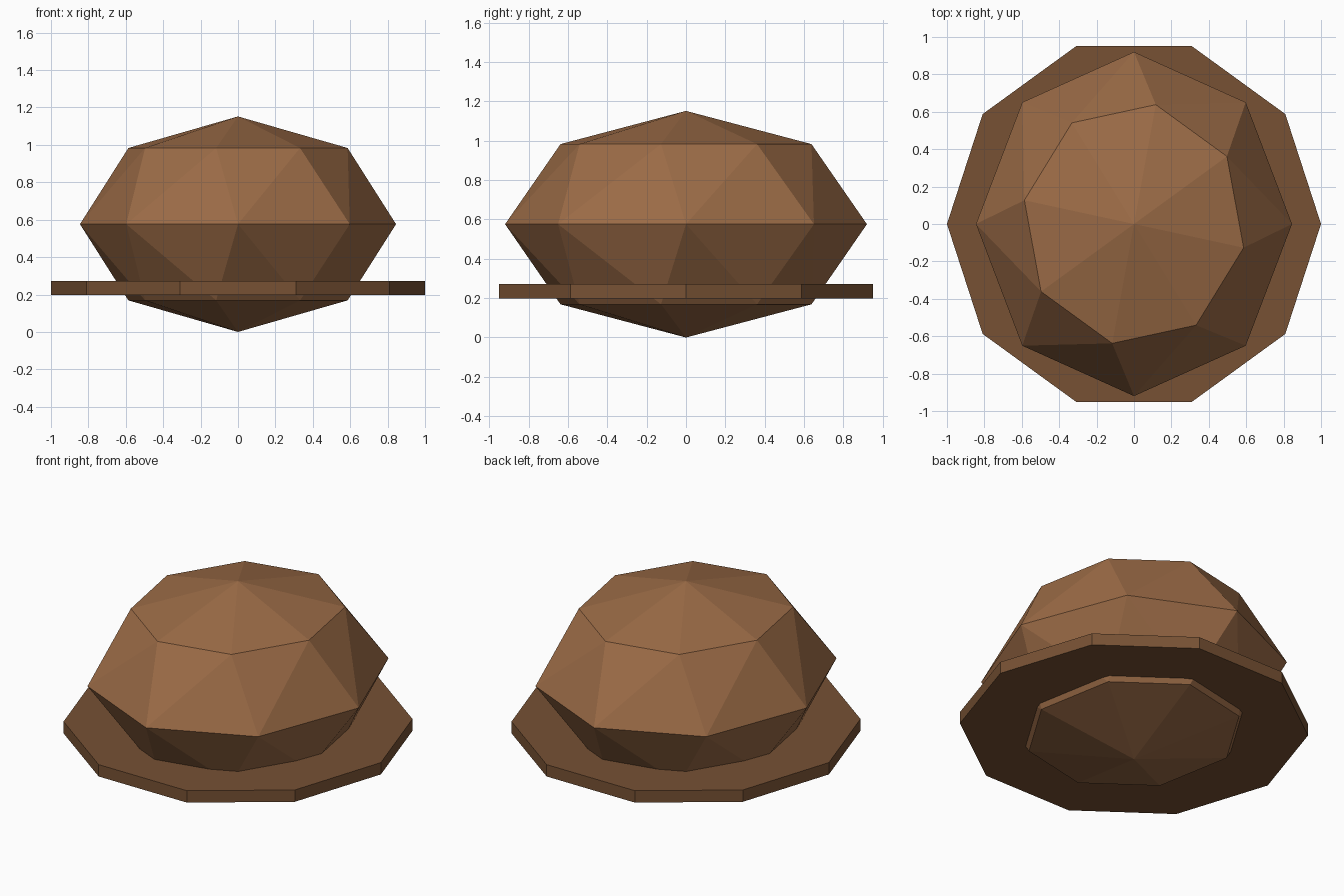
import bpy
import bmesh
from math import cos, sin, tau, pi

if "Cube" in bpy.data.objects:
    bpy.data.objects.remove(bpy.data.objects["Cube"], do_unlink=True)


def material(name, rgb):
    mat = bpy.data.materials.new(name)
    mat.use_nodes = True
    color = (*rgb, 1)
    mat.diffuse_color = color
    mat.node_tree.nodes["Principled BSDF"].inputs["Base Color"].default_value = color
    return mat


def finish(bm, name, mat):
    bmesh.ops.recalc_face_normals(bm, faces=bm.faces[:])
    mesh = bpy.data.meshes.new(name)
    bm.to_mesh(mesh)
    bm.free()
    mesh.materials.append(mat)
    obj = bpy.data.objects.new(name, mesh)
    bpy.context.collection.objects.link(obj)
    return obj


def ring(bm, sides, rx, ry, z, twist=0):
    angles = [tau * i / sides + twist for i in range(sides)]
    return [bm.verts.new((rx * cos(a), ry * sin(a), z)) for a in angles]


light_brown = material("light brown", (0.33, 0.148, 0.062))
dark_brown = material("dark brown", (0.184, 0.083, 0.034))

# Crown: faceted ellipsoid whose upper and lower rings are twisted
SIDES, RX, RY, HALF = 8, 0.845, 0.92, 0.576
k = sin(pi / 4)
bm = bmesh.new()
equator = ring(bm, SIDES, RX, RY, HALF)
for side in (1, -1):
    pole = bm.verts.new((0, 0, HALF + side * HALF))
    band = ring(bm, SIDES, RX * k, RY * k, HALF + side * HALF * k, -pi / 16)
    for i in range(SIDES):
        j = (i + 1) % SIDES
        bm.faces.new((equator[i - 1], equator[i], band[i]))
        bm.faces.new((equator[i], band[j], band[i]))
        bm.faces.new((band[i], band[j], pole))
finish(bm, "crown", light_brown)

# Brim: flat ten-sided disc
bm = bmesh.new()
bottom = ring(bm, 10, 1, 1, 0.197)
top = ring(bm, 10, 1, 1, 0.272)
bm.faces.new(bottom)
bm.faces.new(top)
for i in range(10):
    bm.faces.new((bottom[i - 1], bottom[i], top[i], top[i - 1]))
finish(bm, "brim", dark_brown)
